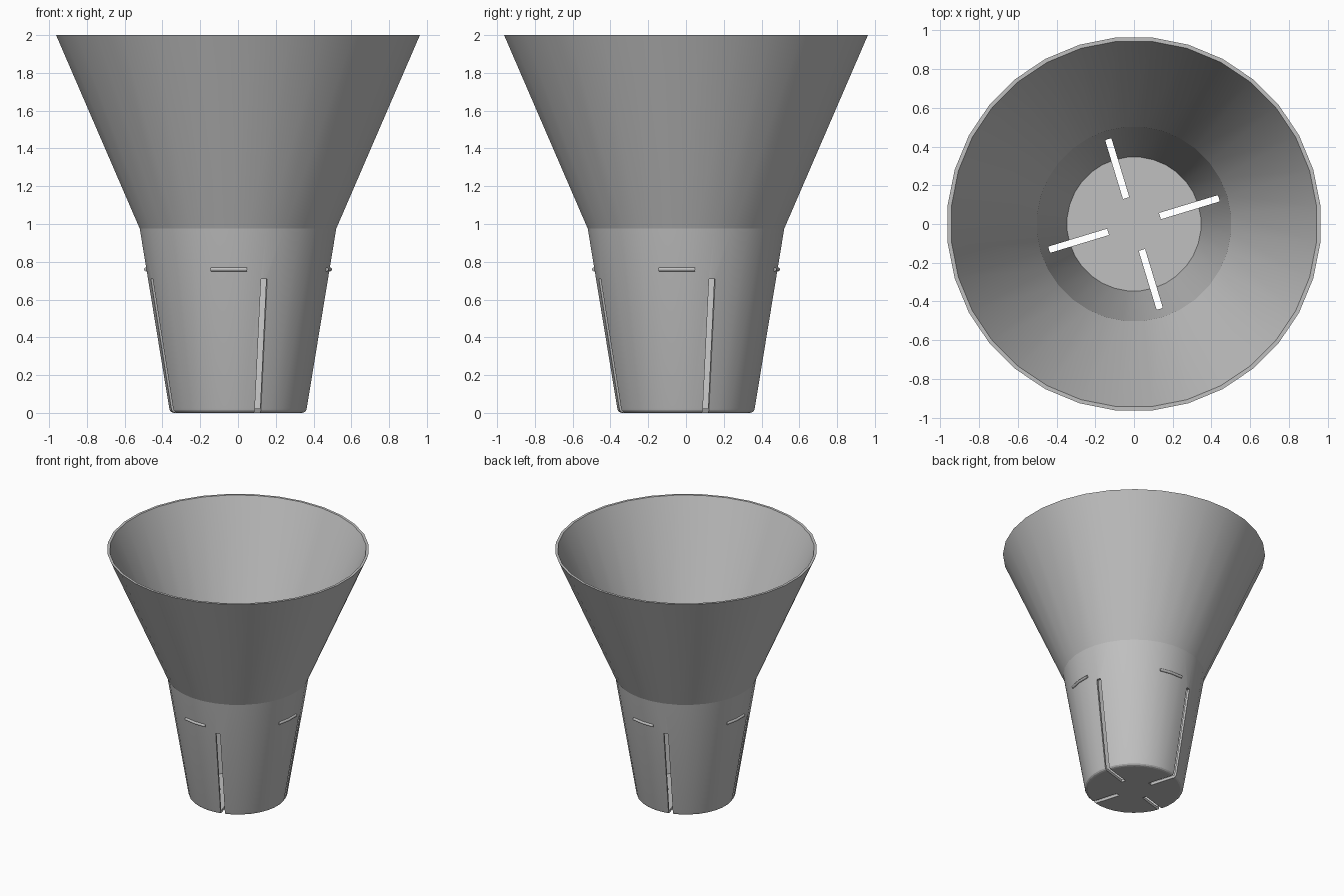
import bpy, bmesh, math
from mathutils import Matrix

if "Cube" in bpy.data.objects:
    bpy.data.objects.remove(bpy.data.objects["Cube"])

SIDES = 32
STEP = math.tau / SIDES
GROW = 1 / math.cos(STEP / 2)      # flat-to-flat radius -> corner radius

grey = bpy.data.materials.new("plain grey")
grey.diffuse_color = (0.53, 0.53, 0.53, 1)
grey.use_nodes = True
grey.node_tree.nodes["Principled BSDF"].inputs["Base Color"].default_value = grey.diffuse_color


def make_object(name, bm):
    bmesh.ops.recalc_face_normals(bm, faces=bm.faces)
    mesh = bpy.data.meshes.new(name)
    bm.to_mesh(mesh)
    bm.free()
    mesh.materials.append(grey)
    obj = bpy.data.objects.new(name, mesh)
    bpy.context.collection.objects.link(obj)
    return obj


def shade(obj, degrees):
    bpy.ops.object.select_all(action='DESELECT')
    obj.select_set(True)
    bpy.context.view_layer.objects.active = obj
    bpy.ops.object.shade_smooth_by_angle(angle=math.radians(degrees))


# Funnel shell: outer wall up, over the rim, inner wall down to the floor
profile = [(0.340, 0), (0.352, 0.004), (0.360, 0.012), (0.364, 0.025),
           (0.520, 0.975), (0.963, 2.0),
           (0.943, 2.0), (0.500, 0.98), (0.345, 0.022)]
bm = bmesh.new()
rings = [[bm.verts.new((r * GROW * math.cos((i + 0.5) * STEP),
                        r * GROW * math.sin((i + 0.5) * STEP), z))
          for i in range(SIDES)] for r, z in profile]
for low, high in zip(rings, rings[1:]):
    for i in range(SIDES):
        j = (i + 1) % SIDES
        bm.faces.new((low[i], low[j], high[j], high[i]))
bm.faces.new(rings[0])             # underside
bm.faces.new(rings[-1])            # inside floor
funnel = make_object("funnel_shell", bm)

# Four radial slots through floor and lower wall
bm = bmesh.new()
for k in range(4):
    turn = Matrix.Rotation(1.5 * STEP + k * math.pi / 2, 4, 'Z')
    place = Matrix.Translation((0.42, 0, 0.305))
    size = Matrix.Diagonal((0.56, 0.034, 0.81, 1))
    bmesh.ops.create_cube(bm, size=1, matrix=turn @ place @ size)
cutter = make_object("slot_cutter", bm)
cutter.hide_render = True

cut = funnel.modifiers.new("slots", 'BOOLEAN')
cut.operation = 'DIFFERENCE'
cut.solver = 'EXACT'
cut.object = cutter
bpy.context.view_layer.objects.active = funnel
bpy.ops.object.modifier_apply(modifier=cut.name)
bpy.data.objects.remove(cutter, do_unlink=True)
shade(funnel, 13)

# Four small rounded ridges around the lower wall, each two facets long
bm = bmesh.new()
for k in range(4):
    loops = []
    for s in (-1.5, -0.5, 0.5):
        a = s * STEP + k * math.pi / 2
        loop = []
        for n in range(8):
            t = n * math.tau / 8
            r = 0.487 * GROW + 0.011 * math.cos(t)
            loop.append(bm.verts.new((r * math.cos(a), r * math.sin(a),
                                      0.76 + 0.011 * math.sin(t))))
        loops.append(loop)
    for p, q in zip(loops, loops[1:]):
        for n in range(8):
            m = (n + 1) % 8
            bm.faces.new((p[n], p[m], q[m], q[n]))
    bm.faces.new(loops[0])
    bm.faces.new(loops[-1])
ridges = make_object("grip_ridges", bm)
shade(ridges, 50)
